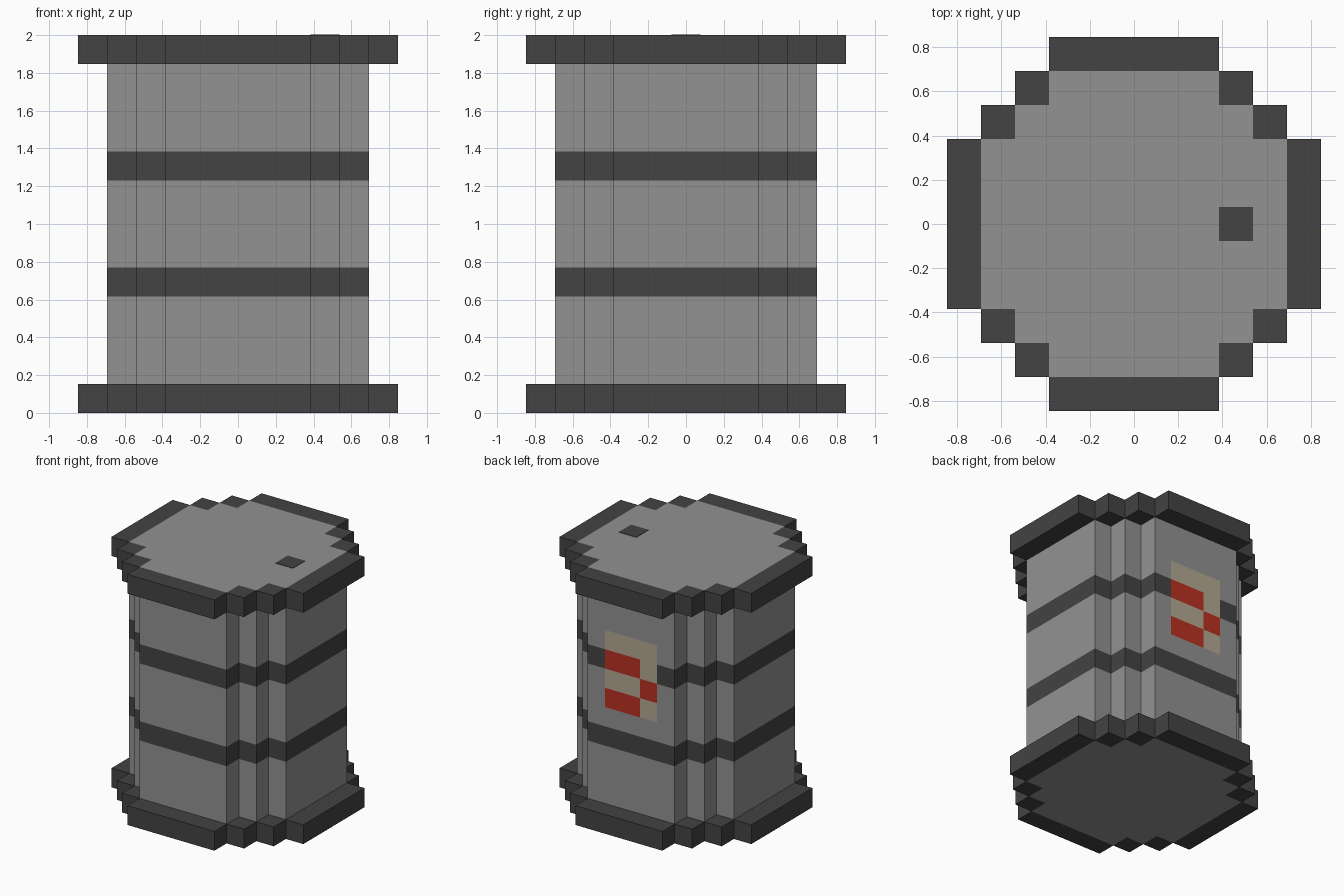
import bpy, bmesh
from mathutils import Vector

if "Cube" in bpy.data.objects:
    bpy.data.objects.remove(bpy.data.objects["Cube"], do_unlink=True)

U = 2 / 13  # edge of one block; the barrel is 11 x 11 x 13 blocks


def linear(c):
    c /= 255
    return c / 12.92 if c <= 0.04045 else ((c + 0.055) / 1.055) ** 2.4


def material(name, rgb):
    m = bpy.data.materials.new(name)
    col = [linear(c) for c in rgb] + [1]
    m.use_nodes = True
    m.diffuse_color = col
    bsdf = next(n for n in m.node_tree.nodes if n.type == 'BSDF_PRINCIPLED')
    bsdf.inputs["Base Color"].default_value = col
    bsdf.inputs["Roughness"].default_value = 0.8
    return m


GREY, DARK, CREAM, RED = range(4)
MATERIALS = [material("barrel grey", (146, 146, 146)),
             material("dark trim", (67, 67, 67)),
             material("label cream", (180, 167, 146)),
             material("label red", (185, 49, 34))]

# Widest block index allowed in each row, counted from the middle row outwards
CAP_ROWS = [5, 5, 5, 4, 3, 2]
BODY_ROWS = [4, 4, 4, 3, 2]
DIRECTIONS = [Vector(d) for d in ((1, 0, 0), (-1, 0, 0), (0, 1, 0),
                                  (0, -1, 0), (0, 0, 1), (0, 0, -1))]


def in_disc(rows, x, y):
    return abs(y) < len(rows) and abs(x) <= rows[abs(y)]


def stepped_prism(name, rows, z0, z1, colour):
    """Block-stepped round prism; colour(x, y, z, direction) picks a material per block face."""
    bm = bmesh.new()
    reach = range(1 - len(rows), len(rows))
    for x in reach:
        for y in reach:
            if not in_disc(rows, x, y):
                continue
            for z in range(z0, z1):
                for d in DIRECTIONS:
                    nx, ny, nz = int(x + d.x), int(y + d.y), int(z + d.z)
                    if in_disc(rows, nx, ny) and z0 <= nz < z1:
                        continue
                    a = Vector((d.y, d.z, d.x)) / 2
                    b = d.cross(a)
                    mid = Vector((x, y, z + 0.5)) + d / 2
                    f = bm.faces.new([bm.verts.new((mid + o) * U)
                                      for o in (-a - b, a - b, a + b, b - a)])
                    f.material_index = colour(x, y, z, d)
    # Weld the block faces and merge flat areas of one colour
    bmesh.ops.remove_doubles(bm, verts=bm.verts[:], dist=0.001)
    bmesh.ops.dissolve_limit(bm, angle_limit=0.01, verts=bm.verts[:],
                             edges=bm.edges[:], delimit={'MATERIAL'})
    mesh = bpy.data.meshes.new(name)
    bm.to_mesh(mesh)
    bm.free()
    for m in MATERIALS:
        mesh.materials.append(m)
    obj = bpy.data.objects.new(name, mesh)
    bpy.context.collection.objects.link(obj)
    return obj


# Body: two dark hoops, and a warning label on the back
def body_colour(x, y, z, d):
    if y == 4 and d.y > 0 and abs(x) <= 1 and 6 <= z <= 9:
        if z == 9:
            return CREAM
        red = (x == -1) if z == 7 else (x >= 0)
        return RED if red else CREAM
    return DARK if z in (4, 8) else GREY


# Caps: dark rim, grey disc on the outer end
def cap_colour(outward):
    def pick(x, y, z, d):
        return GREY if d.z == outward and in_disc(BODY_ROWS, x, y) else DARK
    return pick


stepped_prism("barrel_body", BODY_ROWS, 1, 12, body_colour)
stepped_prism("bottom_cap", CAP_ROWS, 0, 1, cap_colour(-1))
stepped_prism("top_cap", CAP_ROWS, 12, 13, cap_colour(1))

# Filler plug: thin plate on the lid
bpy.ops.mesh.primitive_cube_add(size=1, location=(3 * U, 0, 2))
plug = bpy.context.object
plug.name = "filler_plug"
plug.scale = (U, U, 0.006)
plug.data.materials.append(MATERIALS[DARK])
